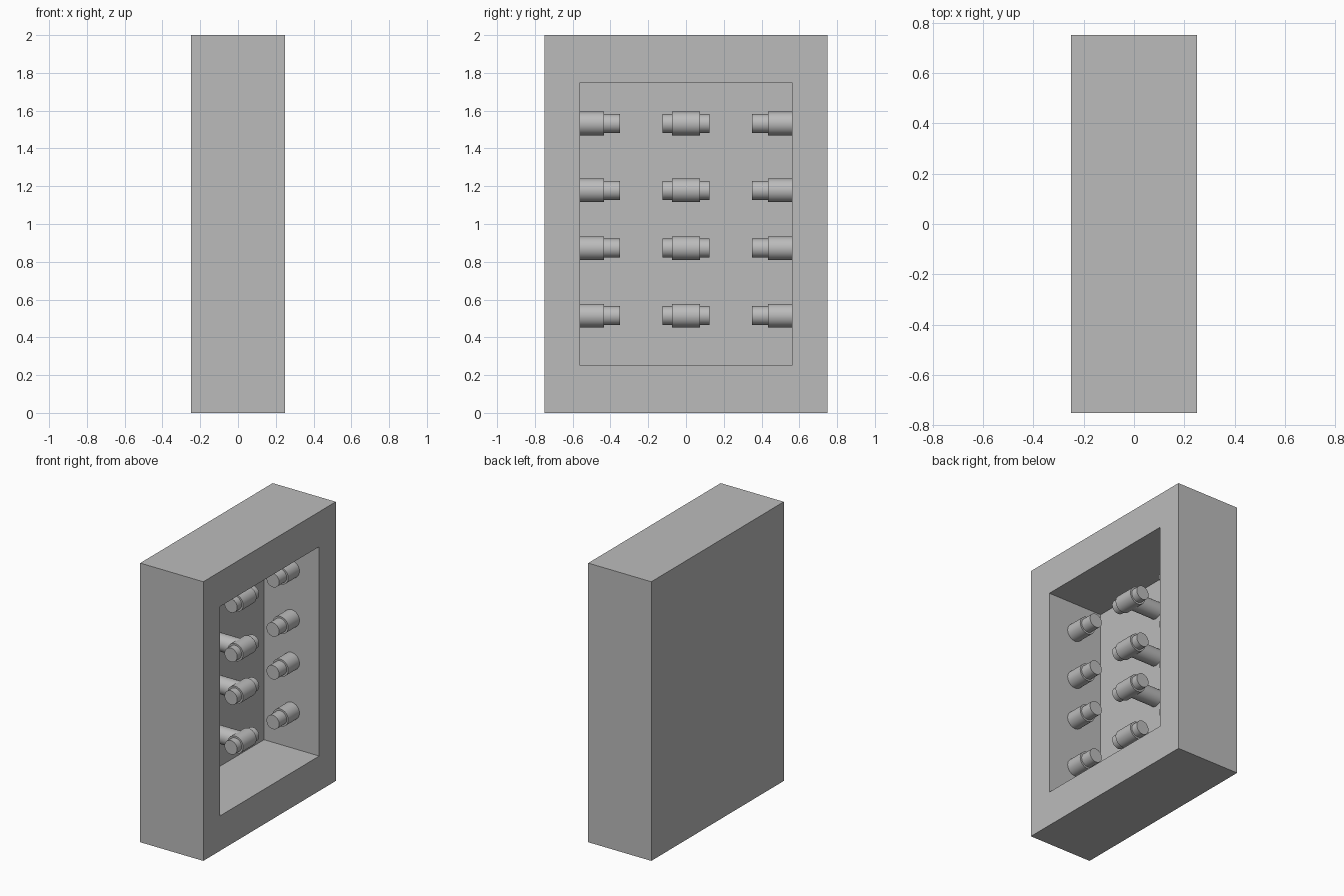
import bpy, math
from mathutils import Vector

cube = bpy.data.objects.get("Cube")
if cube:
    bpy.data.objects.remove(cube)

grey = bpy.data.materials.new("plain grey")
grey.use_nodes = True
colour = (0.5, 0.5, 0.5, 1)
grey.diffuse_color = colour
grey.node_tree.nodes["Principled BSDF"].inputs["Base Color"].default_value = colour

WALL = 0.5625      # half width of the recess
BACK = -0.1875     # floor of the recess
PEG_X = 0.031
ROWS = (1.532, 1.178, 0.872, 0.515)


def box(name, low, high):
    low, high = Vector(low), Vector(high)
    bpy.ops.mesh.primitive_cube_add(size=1, location=(low + high) / 2)
    ob = bpy.context.object
    ob.name = name
    ob.scale = high - low
    bpy.ops.object.transform_apply(location=False, rotation=False)
    ob.data.materials.append(grey)
    return ob


def rod(name, start, end, radius):
    start, end = Vector(start), Vector(end)
    axis = end - start
    bpy.ops.mesh.primitive_cylinder_add(vertices=32, radius=radius,
                                        depth=axis.length, location=(start + end) / 2)
    ob = bpy.context.object
    ob.name = name
    ob.rotation_euler = axis.to_track_quat("Z", "Y").to_euler()
    ob.data.materials.append(grey)
    bpy.ops.object.shade_smooth_by_angle(angle=math.radians(30))
    return ob


# Case with a recess open on the left side
case = box("case", (-0.25, -0.75, 0), (0.25, 0.75, 2))
cutter = box("recess_cutter", (BACK, -WALL, 0.25), (0.5, WALL, 1.75))
cut = case.modifiers.new("recess", "BOOLEAN")
cut.operation = "DIFFERENCE"
cut.solver = "EXACT"
cut.object = cutter
bpy.context.view_layer.objects.active = case
bpy.ops.object.modifier_apply(modifier=cut.name)
bpy.data.objects.remove(cutter)

for i, z in enumerate(ROWS, 1):
    # Stepped pegs on the two side walls
    for side, s in (("front", -1), ("back", 1)):
        rod(f"{side}_peg_base_{i}", (PEG_X, s * WALL, z), (PEG_X, s * 0.435, z), 0.0625)
        rod(f"{side}_peg_tip_{i}", (PEG_X, s * 0.435, z), (PEG_X, s * 0.35, z), 0.05)
    # Double-ended pegs carried by stems from the recess floor
    rod(f"centre_peg_{i}", (PEG_X, -0.075, z), (PEG_X, 0.075, z), 0.0625)
    rod(f"centre_peg_tips_{i}", (PEG_X, -0.125, z), (PEG_X, 0.125, z), 0.05)
    rod(f"centre_stem_{i}", (BACK, 0, z), (PEG_X, 0, z), 0.06)
